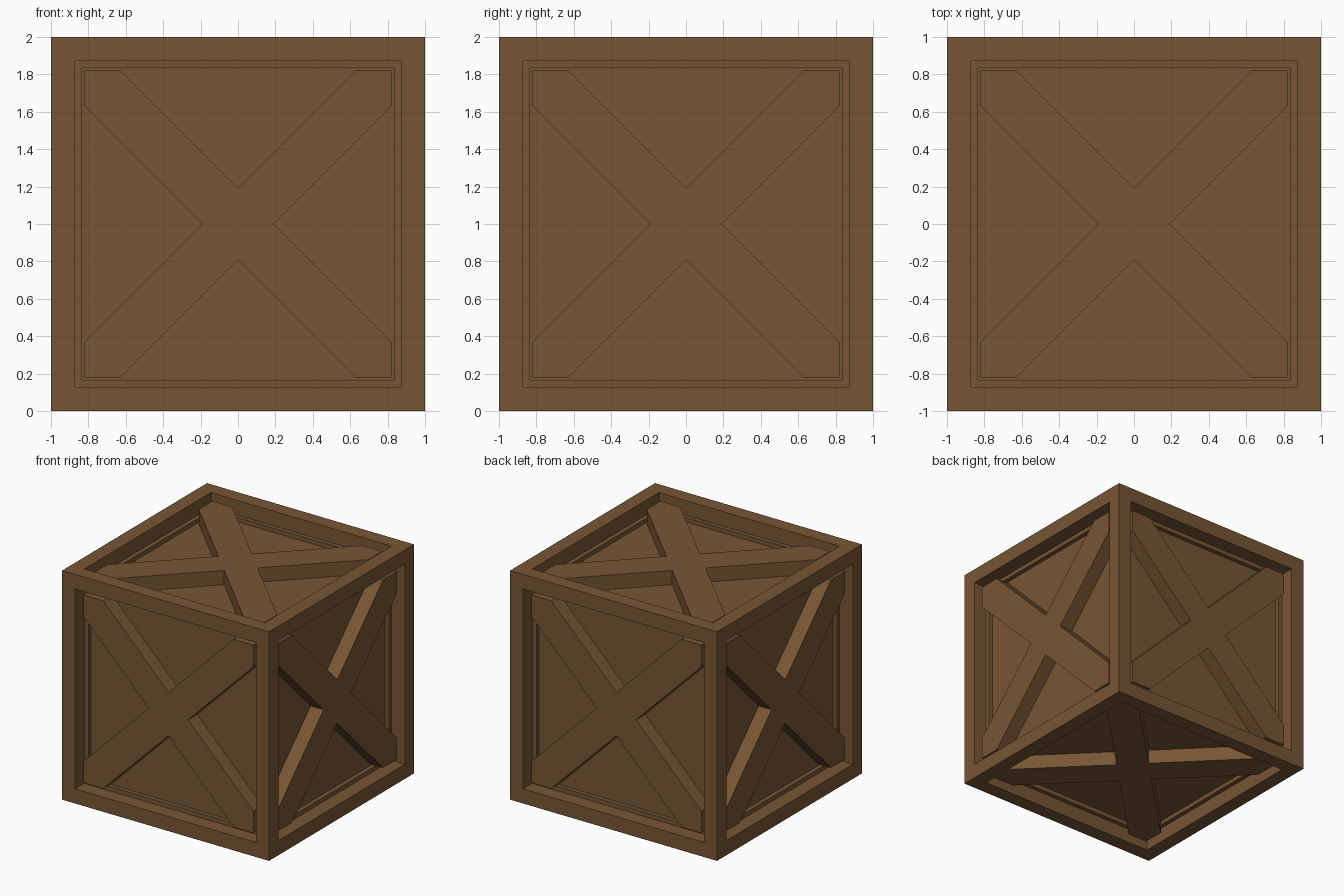
import bpy
import bmesh
from math import pi
from mathutils import Matrix, Vector

if "Cube" in bpy.data.objects:
    bpy.data.objects.remove(bpy.data.objects["Cube"], do_unlink=True)

HALF = 1.0      # half the crate size
OPEN = 0.82     # half the panel opening
PANEL = 0.835   # distance of the panels from the centre
BRACE = 0.96    # distance of the brace faces from the centre
ARM = 0.19      # half the diagonal of the brace crossing
CENTRE = Matrix.Translation((0, 0, HALF))

wood = bpy.data.materials.new("brown wood")
wood.use_nodes = True
colour = (0.184, 0.093, 0.035, 1)
wood.diffuse_color = colour
wood.node_tree.nodes["Principled BSDF"].inputs["Base Color"].default_value = colour


def add_object(name, bm):
    bmesh.ops.recalc_face_normals(bm, faces=bm.faces)
    mesh = bpy.data.meshes.new(name)
    bm.to_mesh(mesh)
    bm.free()
    mesh.materials.append(wood)
    obj = bpy.data.objects.new(name, mesh)
    bpy.context.collection.objects.link(obj)
    return obj


# Crate body: every side gets a flat frame, then its panel is pushed straight in
bm = bmesh.new()
bmesh.ops.create_cube(bm, size=2 * HALF, matrix=CENTRE)
panels = bm.faces[:]
bmesh.ops.inset_individual(bm, faces=panels, thickness=HALF - OPEN)
for panel in panels:
    inward = panel.normal * (PANEL - HALF)
    pushed = bmesh.ops.extrude_face_region(bm, geom=[panel])["geom"]
    bmesh.ops.translate(bm, vec=inward,
                        verts=[v for v in pushed if isinstance(v, bmesh.types.BMVert)])
    bmesh.ops.delete(bm, geom=[panel], context="FACES_ONLY")
add_object("crate_frame", bm)


# Crossed brace: one arm outline turned four times, then extruded outwards
def cross_brace(name, turn):
    bm = bmesh.new()
    arm = [(ARM, 0), (OPEN, OPEN - ARM), (OPEN, OPEN), (OPEN - ARM, OPEN)]
    verts = []
    for i in range(4):
        quarter = Matrix.Rotation(i * pi / 2, 4, "Z")
        verts += [bm.verts.new(quarter @ Vector((x, y, PANEL))) for x, y in arm]
    base = bm.faces.new(verts)
    top = bmesh.ops.extrude_face_region(bm, geom=[base], use_keep_orig=True)["geom"]
    bmesh.ops.translate(bm, vec=(0, 0, BRACE - PANEL),
                        verts=[v for v in top if isinstance(v, bmesh.types.BMVert)])
    bmesh.ops.transform(bm, matrix=CENTRE @ turn, verts=bm.verts)
    add_object(name, bm)


sides = {"top": ("X", 0), "front": ("X", 1), "bottom": ("X", 2),
         "back": ("X", 3), "left": ("Y", 1), "right": ("Y", 3)}
for side, (axis, turns) in sides.items():
    cross_brace("cross_brace_" + side, Matrix.Rotation(turns * pi / 2, 4, axis))
